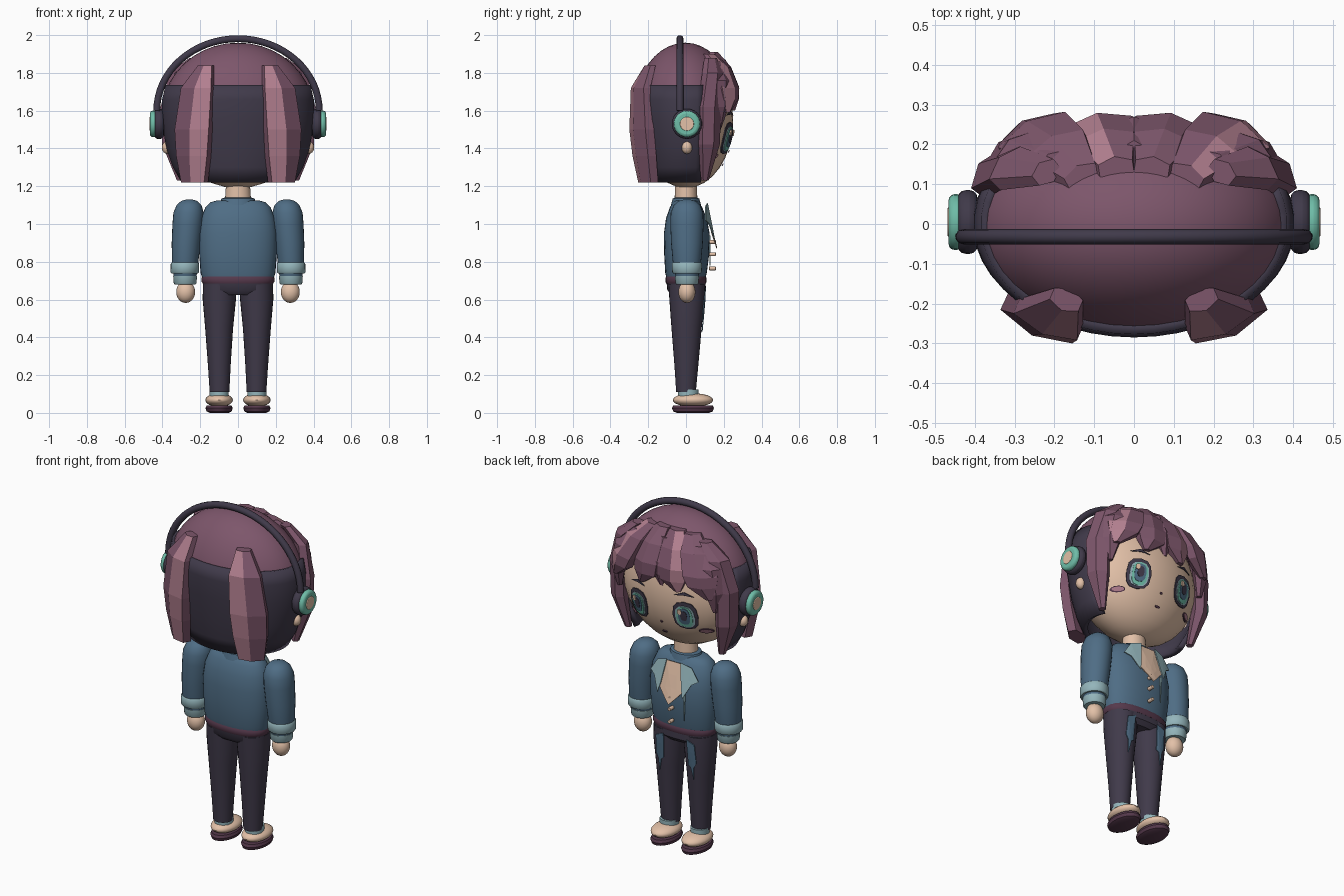
import bpy, bmesh, math
from mathutils import Vector

if "Cube" in bpy.data.objects:
    bpy.data.objects.remove(bpy.data.objects["Cube"])

def srgb(h):
    c = [int(h[i:i + 2], 16) / 255 for i in (0, 2, 4)]
    return [x / 12.92 if x <= .04045 else ((x + .055) / 1.055) ** 2.4 for x in c] + [1]

MATS = {}
for name, h in dict(mauve="7d566b", pink="b27f8f", dark="403a4a", blue="4f6d85", pale_blue="94b5bb",
                    teal="6fbda8", skin="e3c1a8", plum="56394c").items():
    MATS[name] = bpy.data.materials.new(name)
    MATS[name].diffuse_color = srgb(h)

def finish(name, bm, mats, smooth=True, angle=40):
    bmesh.ops.recalc_face_normals(bm, faces=bm.faces)
    me = bpy.data.meshes.new(name)
    bm.to_mesh(me)
    bm.free()
    for m in mats:
        me.materials.append(MATS[m])
    if smooth:
        me.polygons.foreach_set("use_smooth", [True] * len(me.polygons))
        me.set_sharp_from_angle(angle=math.radians(angle))
    ob = bpy.data.objects.new(name, me)
    bpy.context.collection.objects.link(ob)
    return ob

def loft(name, rings, mat, n=28, power=2.0, arc=None):
    """Stack of (z, rx, ry, cx, cy) superellipse rings; arc=(start, end) leaves it open."""
    bm = bmesh.new()
    a0, a1 = arc or (0, 2 * math.pi)
    rows = []
    for z, rx, ry, cx, cy in rings:
        row = []
        for k in range(n + (1 if arc else 0)):
            a = a0 + (a1 - a0) * k / n
            c, s = math.cos(a), math.sin(a)
            row.append(bm.verts.new((cx + rx * math.copysign(abs(c) ** (2 / power), c),
                                     cy + ry * math.copysign(abs(s) ** (2 / power), s), z)))
        rows.append(row)
    for r, q in zip(rows, rows[1:]):
        for k in range(n):
            j = (k + 1) % len(r)
            bm.faces.new((r[k], r[j], q[j], q[k]))
    if not arc:
        bm.faces.new(rows[0])
        bm.faces.new(rows[-1])
    return finish(name, bm, [mat])

def ball(name, c, r, mat, zmin=None, seg=32):
    bm = bmesh.new()
    bmesh.ops.create_uvsphere(bm, u_segments=seg, v_segments=seg // 2, radius=1)
    for v in bm.verts:
        v.co = Vector([c[i] + v.co[i] * r[i] for i in range(3)])
    if zmin:
        bmesh.ops.bisect_plane(bm, geom=bm.verts[:] + bm.edges[:] + bm.faces[:], plane_co=(0, 0, zmin),
                               plane_no=(0, 0, -1), clear_outer=True)
        bmesh.ops.holes_fill(bm, edges=[e for e in bm.edges if e.is_boundary], sides=0)
    return finish(name, bm, [mat])

def disc(name, axis, c, r, depth, mat, bevel, n=24):
    bm = bmesh.new()
    bmesh.ops.create_cone(bm, cap_ends=True, segments=n, radius1=r, radius2=r, depth=depth)
    for v in bm.verts:
        x, y, z = v.co
        v.co = Vector(c) + Vector((z, x, y) if axis == "x" else (x, z, y))
    ob = finish(name, bm, [mat])
    b = ob.modifiers.new("round", "BEVEL")
    b.width, b.segments = bevel, 3
    return ob

def lock(name, path, pink=None):
    """Six-sided hair lock along (x, y, z, width, depth) with an optional pink side."""
    bm = bmesh.new()
    rows = []
    for x, y, z, w, d in path:
        out = Vector((x / .17, y / .08, 0)).normalized()
        side = Vector((-out.y, out.x, 0))
        rows.append([bm.verts.new(Vector((x, y, z)) + side * w * math.cos(a) + out * d * math.sin(a))
                     for a in [math.radians(30 + 60 * k) for k in range(6)]])
    for r, q in zip(rows, rows[1:]):
        for k in range(6):
            f = bm.faces.new((r[k], r[k - 5], q[k - 5], q[k]))
            f.material_index = int(k == pink)
    bm.faces.new(rows[0])
    bm.faces.new(rows[-1])
    return finish(name, bm, ["mauve", "pink"], smooth=False)

def plate(name, pts, surf, off, mat):
    """Thin plate of (x, z) outline points laid on the surface y = surf(x, z)."""
    bm = bmesh.new()
    cx, cz = sum(p[0] for p in pts) / len(pts), sum(p[1] for p in pts) / len(pts)
    mk = lambda x, z: bm.verts.new((x, surf(x, z) + off, z))
    mid = mk(cx, cz)
    half = [mk((x + cx) / 2, (z + cz) / 2) for x, z in pts]
    rim = [mk(x, z) for x, z in pts]
    for k in range(len(pts)):
        bm.faces.new((mid, half[k - 1], half[k]))
        bm.faces.new((half[k - 1], rim[k - 1], rim[k], half[k]))
    ob = finish(name, bm, [mat], smooth=False)
    s = ob.modifiers.new("thick", "SOLIDIFY")
    s.thickness, s.offset = .005, 0
    return ob

def oval(cx, cz, rx, rz, n=12, p=2.6):
    f = lambda v: math.copysign(abs(v) ** (2 / p), v)
    return [(cx + rx * f(math.cos(2 * math.pi * k / n)), cz + rz * f(math.sin(2 * math.pi * k / n)))
            for k in range(n)]

# Head, neck and hair cap
ball("head", (0, 0, 1.55), (.37, .25, .36), "skin")
loft("neck", [(1.08, .07, .06, 0, 0), (1.14, .068, .06, 0, 0), (1.26, .06, .055, 0, 0)], "skin")
ball("hair_cap", (0, -.005, 1.58), (.405, .275, .38), "mauve", zmin=1.73, seg=40)
shell = loft("hair_back", [(1.22, .30, .23, 0, 0), (1.3, .345, .248, 0, 0), (1.4, .38, .263, 0, 0),
                           (1.55, .405, .28, 0, 0), (1.66, .402, .285, 0, 0), (1.735, .385, .277, 0, 0)],
             "dark", arc=(math.radians(160), math.radians(380)))
sol = shell.modifiers.new("thick", "SOLIDIFY")
sol.thickness, sol.offset = .03, -1

# Hair locks, mirrored
for s, tag in ((1, "right"), (-1, "left")):
    m = lambda path: [(s * x, y, z, w, d) for x, y, z, w, d in path]
    lock("back_lock_" + tag, m([(.17, -.19, 1.84, .045, .03), (.215, -.24, 1.72, .1, .04),
                                (.235, -.235, 1.5, .115, .05), (.235, -.22, 1.36, .105, .05),
                                (.23, -.2, 1.22, .08, .045)]), 1 if s > 0 else 0)
    lock("side_lock_" + tag, m([(.22, .13, 1.88, .04, .03), (.31, .14, 1.8, .065, .04),
                                (.355, .125, 1.62, .07, .045), (.35, .12, 1.42, .065, .045),
                                (.305, .1, 1.23, .02, .02)]))
    lock("temple_lock_" + tag, m([(.2, .15, 1.86, .05, .03), (.29, .18, 1.76, .07, .04),
                                  (.315, .175, 1.62, .065, .04), (.31, .17, 1.5, .015, .015)]))
    lock("outer_bang_" + tag, m([(.13, .12, 1.9, .05, .03), (.19, .185, 1.83, .09, .04),
                                 (.245, .215, 1.72, .11, .05), (.26, .22, 1.66, .09, .045),
                                 (.3, .215, 1.59, .02, .02)]), 1 if s > 0 else None)
    lock("inner_bang_" + tag, m([(.045, .14, 1.91, .05, .03), (.07, .2, 1.83, .085, .04),
                                 (.085, .235, 1.73, .1, .045), (.085, .24, 1.66, .085, .04),
                                 (.115, .24, 1.6, .02, .02)]), None if s > 0 else 0)
lock("middle_bang", [(0, .18, 1.87, .03, .03), (0, .235, 1.75, .06, .035),
                     (0, .24, 1.68, .05, .03), (-.01, .24, 1.61, .012, .012)])

# Headphones
cu = bpy.data.curves.new("headband", "CURVE")
cu.dimensions, cu.bevel_depth, cu.bevel_resolution, cu.use_fill_caps = "3D", .019, 3, True
sp = cu.splines.new("POLY")
sp.points.add(32)
for k, p in enumerate(sp.points):
    a = math.pi * k / 32
    p.co = (.43 * math.cos(a), -.032, 1.6 + .381 * math.sin(a), 1)
cu.materials.append(MATS["dark"])
bpy.context.collection.objects.link(bpy.data.objects.new("headband", cu))
for s in (1, -1):
    disc("ear_cushion", "x", (s * .418, .005, 1.53), .08, .05, "dark", .02)
    disc("ear_cup", "x", (s * .448, .005, 1.53), .07, .036, "teal", .015)
    disc("ear_cup_centre", "x", (s * .462, .005, 1.53), .037, .014, "skin", .004)
    ball("ear_lobe", (s * .375, .005, 1.405), (.028, .028, .034), "skin", seg=16)

# Face
face = lambda x, z: .25 * math.sqrt(max(0, 1 - (x / .37) ** 2 - ((z - 1.55) / .36) ** 2))
for s in (1, -1):
    x = s * .15
    plate("eye_outline", oval(x, 1.455, .068, .085), face, .006, "dark")
    plate("eye_white", oval(x, 1.45, .053, .068), face, .009, "pale_blue")
    plate("iris", oval(x, 1.45, .043, .064), face, .012, "teal")
    plate("iris_core", oval(x, 1.455, .032, .05), face, .015, "blue")
    plate("pupil", oval(x, 1.46, .018, .03), face, .018, "dark")
    plate("eye_glint", oval(x + .02, 1.483, .012, .016, 8), face, .021, "skin")
    plate("brow", [(x - .055, 1.575), (x - s * .0, 1.598), (x + .055, 1.575), (x, 1.582)], face, .008, "dark")
    plate("blush_rim", oval(s * .235, 1.36, .033, .016, p=2), face, .005, "plum")
    plate("blush", oval(s * .235, 1.36, .027, .011, p=2), face, .008, "pink")
plate("mouth", oval(0, 1.315, .016, .006, 8), face, .005, "plum")
plate("nose", oval(0, 1.385, .007, .006, 8), face, .005, "plum")

# Jacket body and collar
loft("jacket", [(.7, .185, .1, 0, 0), (.74, .198, .11, 0, 0), (.85, .206, .12, 0, .004), (.95, .208, .121, 0, .004),
                (1.03, .196, .108, 0, .002), (1.09, .172, .085, 0, 0), (1.115, .145, .068, 0, 0),
                (1.125, .11, .058, 0, 0)], "blue", n=36, power=2.3)
loft("neck_band", [(1.1, .1, .08, 0, 0), (1.135, .088, .07, 0, 0), (1.14, .07, .06, 0, 0)], "blue")
chest = lambda x, z: .108 + .24 * max(0, 1.1 - z) - 1.3 * x * x
plate("chest_skin", [(-.05, 1.1), (.05, 1.1), (.075, .95), (.02, .89), (0, .87), (-.02, .89), (-.075, .95)],
      chest, 0, "skin")
for s in (1, -1):
    plate("lapel", [(s * .045, 1.11), (s * .11, 1.09), (s * .155, 1.02), (s * .12, 1.0), (s * .08, .92),
                    (s * .065, .98)], chest, .008, "pale_blue")
plate("drawstring", [(-.085, .94), (-.072, .94), (-.078, .78)],
      lambda x, z: .128, 0, "pale_blue")
for z in (.905, .84, .765):
    disc("button", "y", (0, .14, z), .011, .035, "skin", .003, 10)

# Arms, cuffs and hands
for s in (1, -1):
    loft("sleeve", [(.72, .06, .06, s * .28, .005), (.8, .07, .075, s * .28, .005), (.9, .077, .084, s * .274, .005),
                    (1.0, .081, .088, s * .266, .005), (1.06, .08, .086, s * .262, .005),
                    (1.1, .066, .07, s * .259, .005), (1.122, .043, .045, s * .258, .005),
                    (1.13, .015, .015, s * .258, .005)], "blue")
    loft("upper_cuff", [(.738, .07, .072, s * .282, .005), (.745, .075, .078, s * .282, .005),
                        (.79, .075, .08, s * .281, .005), (.797, .07, .075, s * .281, .005)], "pale_blue")
    loft("lower_cuff", [(.68, .055, .056, s * .28, .005), (.687, .06, .061, s * .28, .005),
                        (.725, .063, .064, s * .28, .005)], "pale_blue")
    ball("hand", (s * .277, .005, .64), (.05, .045, .058), "skin", seg=24)

# Trousers
loft("hips", [(.625, .13, .08, 0, .003), (.65, .182, .102, 0, .003), (.7, .186, .104, 0, 0)], "dark", power=2.5)
loft("waistband", [(.685, .186, .105, 0, 0), (.695, .193, .109, 0, 0), (.715, .193, .109, 0, 0),
                   (.73, .185, .1, 0, 0)], "plum", power=2.4)
for s in (1, -1):
    loft("trouser_leg", [(.11, .052, .052, s * .098, 0), (.25, .06, .063, s * .099, .002),
                         (.45, .074, .08, s * .1, .003), (.6, .088, .093, s * .099, .005),
                         (.68, .088, .096, s * .098, .003)], "dark")
    thigh = lambda x, z: .003 + .05 + .09 * (z - .11) - 6 * (x - s * .1) ** 2
    plate("trouser_patch", [(s * .075, .66), (s * .125, .64), (s * .13, .53), (s * .115, .5), (s * .11, .43),
                            (s * .095, .5), (s * .08, .51)], thigh, .004, "blue")

# Shoes
    loft("sock", [(.07, .05, .055, s * .1, .012), (.125, .05, .055, s * .1, .012)], "pale_blue")
    ball("shoe", (s * .1, .037, .068), (.073, .107, .036), "skin", seg=24)
    loft("sole", [(0, .05, .085, s * .1, .037), (.008, .066, .105, s * .1, .037), (.025, .072, .111, s * .1, .037),
                  (.04, .066, .104, s * .1, .037)], "plum")

for m in bpy.data.materials:
    if m.users and not m.is_grease_pencil:
        m.use_nodes = True
        m.node_tree.nodes["Principled BSDF"].inputs["Base Color"].default_value = m.diffuse_color
